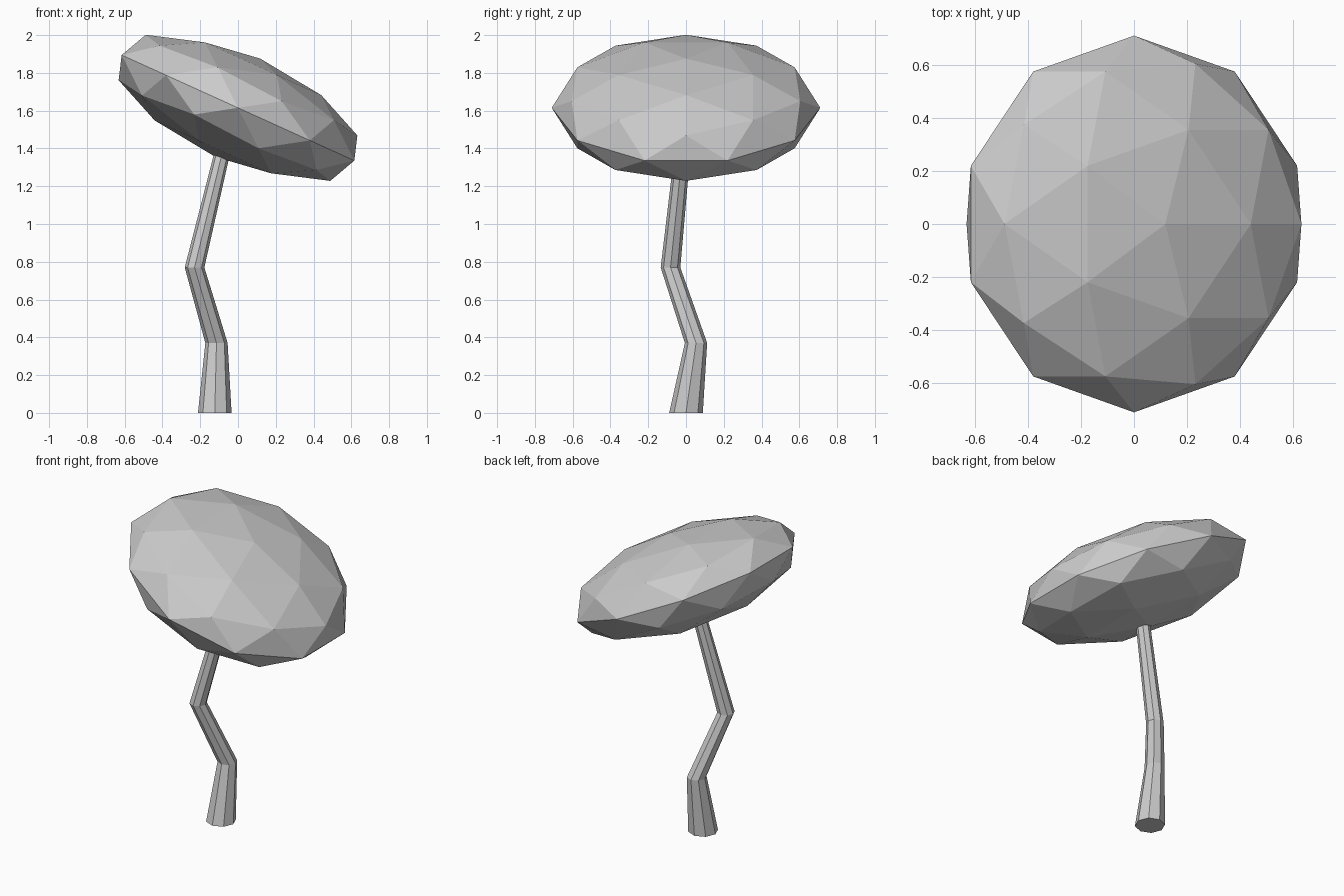
import bpy, bmesh, math
from mathutils import Matrix

if "Cube" in bpy.data.objects:
    bpy.data.objects.remove(bpy.data.objects["Cube"])


def add_object(name, bm):
    bmesh.ops.recalc_face_normals(bm, faces=bm.faces)
    mesh = bpy.data.meshes.new(name)
    bm.to_mesh(mesh)
    bm.free()
    obj = bpy.data.objects.new(name, mesh)
    bpy.context.collection.objects.link(obj)
    return obj


# Crown: flattened, tilted icosphere
bm = bmesh.new()
bmesh.ops.create_icosphere(bm, subdivisions=2, radius=1.0)
tilt = Matrix.Rotation(math.radians(24.4), 4, 'Y')
size = Matrix.Diagonal((0.711, 0.711, 0.286, 1))
bm.transform(Matrix.Translation((0, 0, 1.615)) @ tilt @ size)
add_object("crown", bm)

# Trunk: crooked, tapering octagonal tube (x, y, z, radius)
SIDES = 8
sections = [
    (-0.123, 0.0, 0.0, 0.089),
    (-0.114, 0.053, 0.37, 0.059),
    (-0.23, -0.082, 0.77, 0.052),
    (-0.078, -0.017, 1.40, 0.042),
]
bm = bmesh.new()
rings = []
for x, y, z, r in sections:
    angles = [math.tau * i / SIDES for i in range(SIDES)]
    rings.append([bm.verts.new((x + r * math.cos(a), y + r * math.sin(a), z)) for a in angles])
for low, high in zip(rings, rings[1:]):
    for i in range(SIDES):
        j = (i + 1) % SIDES
        bm.faces.new((low[i], low[j], high[j], high[i]))
bm.faces.new(rings[0][::-1])
bm.faces.new(rings[-1])
add_object("trunk", bm)
